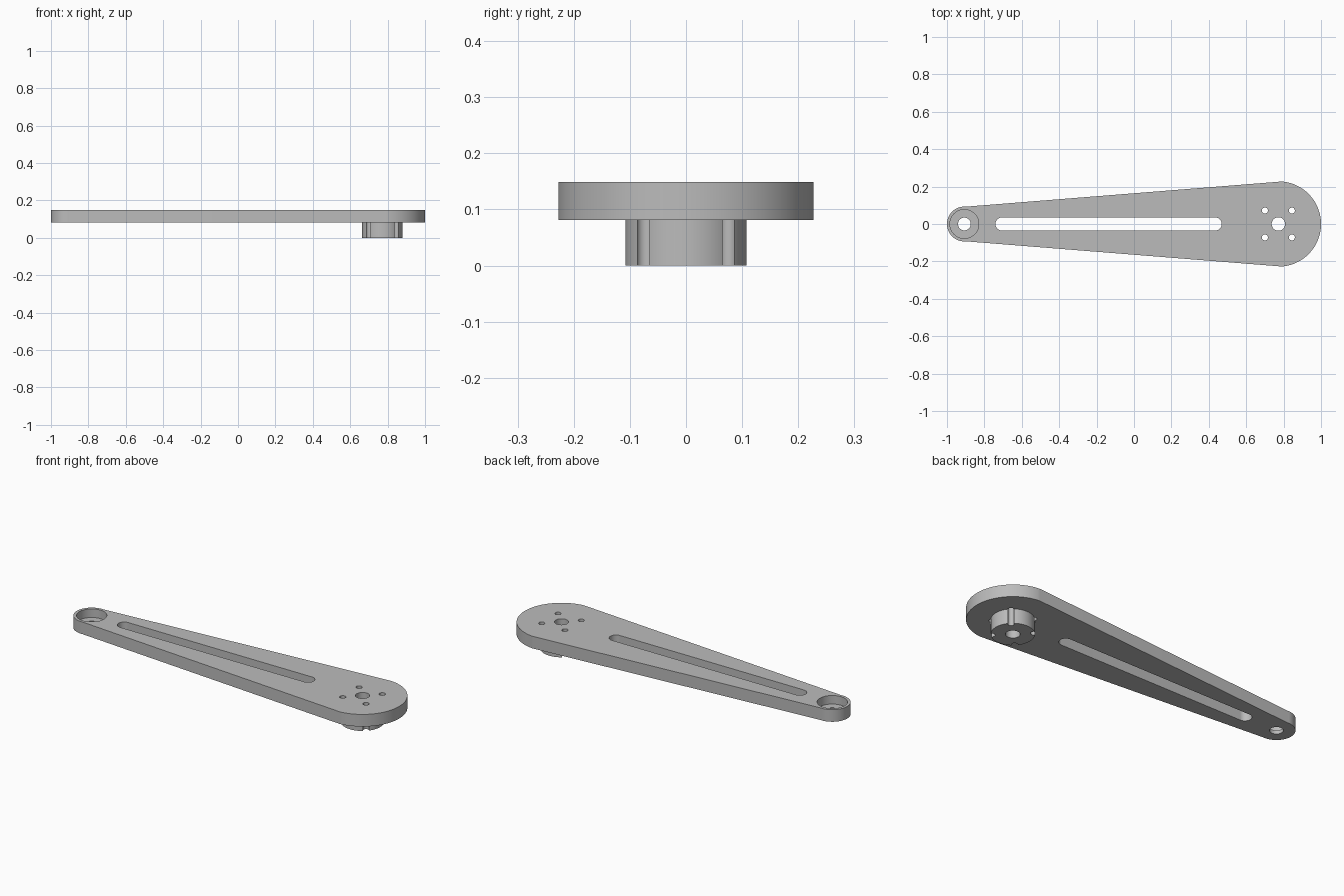
import bpy
import bmesh
from math import acos, cos, sin, pi, radians

cube = bpy.data.objects.get("Cube")
if cube:
    bpy.data.objects.remove(cube, do_unlink=True)

# Main dimensions
BOTTOM, TOP = 0.081, 0.149
BIG_X, BIG_R = 0.772, 0.228
TIP_X, TIP_R = -0.907, 0.093
BOLT = 0.072

steel = bpy.data.materials.new("grey_metal")
steel.use_nodes = True
grey = (0.5, 0.5, 0.5, 1)
steel.diffuse_color = grey
steel.node_tree.nodes["Principled BSDF"].inputs["Base Color"].default_value = grey


def arc(x, y, r, start, end, steps):
    """Points along a circular arc."""
    angles = [start + (end - start) * i / steps for i in range(steps + 1)]
    return [(x + r * cos(a), y + r * sin(a)) for a in angles]


def capsule(x1, r1, x2, r2):
    """Outline of two circles joined by their common tangents."""
    t = acos((r2 - r1) / (x2 - x1))
    return arc(x2, 0, r2, -t, t, 48) + arc(x1, 0, r1, t, 2 * pi - t, 48)


def circle(x, y, r, steps=64):
    return arc(x, y, r, 0, 2 * pi, steps)[:-1]


def prism(name, outline, z1, z2):
    """Solid made by raising a flat outline from z1 to z2."""
    bm = bmesh.new()
    face = bm.faces.new([bm.verts.new((x, y, z1)) for x, y in outline])
    top = bmesh.ops.extrude_face_region(bm, geom=[face])["geom"]
    verts = [v for v in top if isinstance(v, bmesh.types.BMVert)]
    bmesh.ops.translate(bm, verts=verts, vec=(0, 0, z2 - z1))
    bmesh.ops.recalc_face_normals(bm, faces=bm.faces)
    mesh = bpy.data.meshes.new(name)
    bm.to_mesh(mesh)
    bm.free()
    mesh.materials.append(steel)
    obj = bpy.data.objects.new(name, mesh)
    bpy.context.collection.objects.link(obj)
    return obj


def combine(target, tool, operation):
    """Apply a boolean and discard the tool."""
    mod = target.modifiers.new(operation.lower(), "BOOLEAN")
    mod.object, mod.operation, mod.solver = tool, operation, "EXACT"
    bpy.context.view_layer.objects.active = target
    bpy.ops.object.modifier_apply(modifier=mod.name)
    bpy.data.objects.remove(tool, do_unlink=True)


# Tapered plate with the round hub beneath its wide end
arm = prism("tapered_arm_with_hub", capsule(TIP_X, TIP_R, BIG_X, BIG_R), BOTTOM, TOP)
combine(arm, prism("hub", circle(BIG_X, 0, 0.108), 0, BOTTOM + 0.02), "UNION")

# Long slot, bearing pocket and the two centre bores
cuts = [
    ("slot", capsule(-0.706, 0.035, 0.434, 0.035), -0.1),
    ("bearing_pocket", circle(TIP_X, 0, 0.077), BOTTOM + 0.02),
    ("tip_bore", circle(TIP_X, 0, 0.034, 40), -0.1),
    ("hub_bore", circle(BIG_X, 0, 0.036, 40), -0.1),
]

# Four bolt holes, which also notch the hub rim
for sx in (-1, 1):
    for sy in (-1, 1):
        cuts.append(("bolt_hole", circle(BIG_X + sx * BOLT, sy * BOLT, 0.016, 32), -0.1))

for name, outline, z in cuts:
    combine(arm, prism(name, outline, z, 0.3), "DIFFERENCE")

# Smooth round walls, sharp rims
bpy.ops.object.select_all(action="DESELECT")
arm.select_set(True)
bpy.context.view_layer.objects.active = arm
bpy.ops.object.shade_smooth_by_angle(angle=radians(30))
